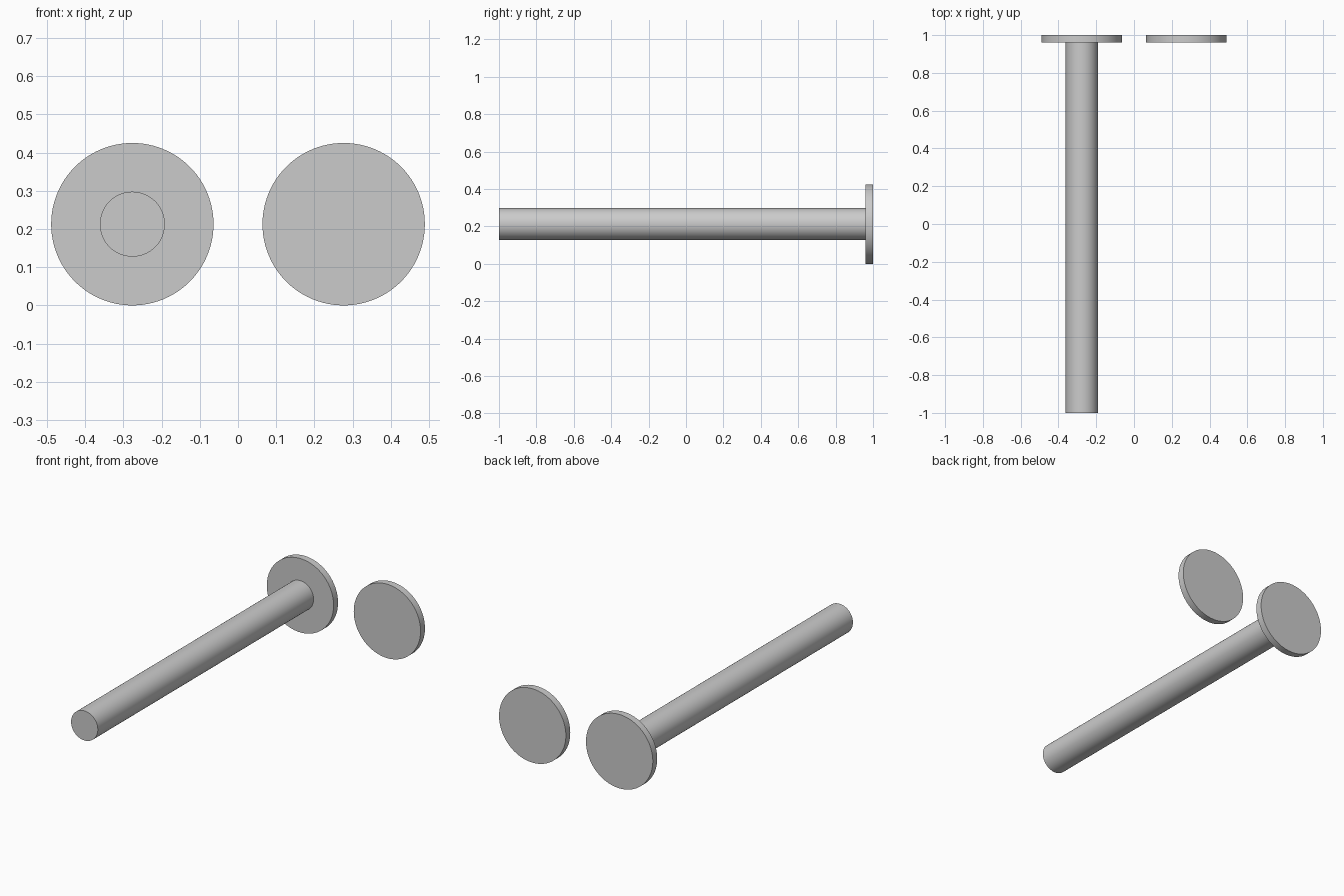
import bpy, bmesh, math

if "Cube" in bpy.data.objects:
    bpy.data.objects.remove(bpy.data.objects["Cube"])

SEGMENTS = 96
HEAD_R, SHAFT_R = 0.2125, 0.085
BACK, HEAD_FRONT, FRONT = 1.0, 0.96, -1.0
OFFSET_X = 0.2765


def lathe(name, profile, x):
    """Spin (radius, y) points around a y-parallel axis; cap both ends."""
    bm = bmesh.new()
    rings = []
    for r, y in profile:
        rings.append([bm.verts.new((r * math.cos(a), y, r * math.sin(a)))
                      for a in (2 * math.pi * i / SEGMENTS for i in range(SEGMENTS))])
    for lower, upper in zip(rings, rings[1:]):
        for i in range(SEGMENTS):
            j = (i + 1) % SEGMENTS
            bm.faces.new((lower[i], lower[j], upper[j], upper[i]))
    bm.faces.new(rings[0])
    bm.faces.new(rings[-1])
    bmesh.ops.recalc_face_normals(bm, faces=bm.faces)
    mesh = bpy.data.meshes.new(name)
    bm.to_mesh(mesh)
    bm.free()
    obj = bpy.data.objects.new(name, mesh)
    obj.location = (x, 0, HEAD_R)
    bpy.context.collection.objects.link(obj)
    bpy.ops.object.select_all(action='DESELECT')
    obj.select_set(True)
    bpy.context.view_layer.objects.active = obj
    bpy.ops.object.shade_smooth_by_angle(angle=math.radians(30))
    return obj


# Rod with a flat round end plate
lathe("flanged_rod", [(SHAFT_R, FRONT), (SHAFT_R, HEAD_FRONT),
                      (HEAD_R, HEAD_FRONT), (HEAD_R, BACK)], -OFFSET_X)

# Loose matching end plate
lathe("loose_end_plate", [(HEAD_R, HEAD_FRONT), (HEAD_R, BACK)], OFFSET_X)
